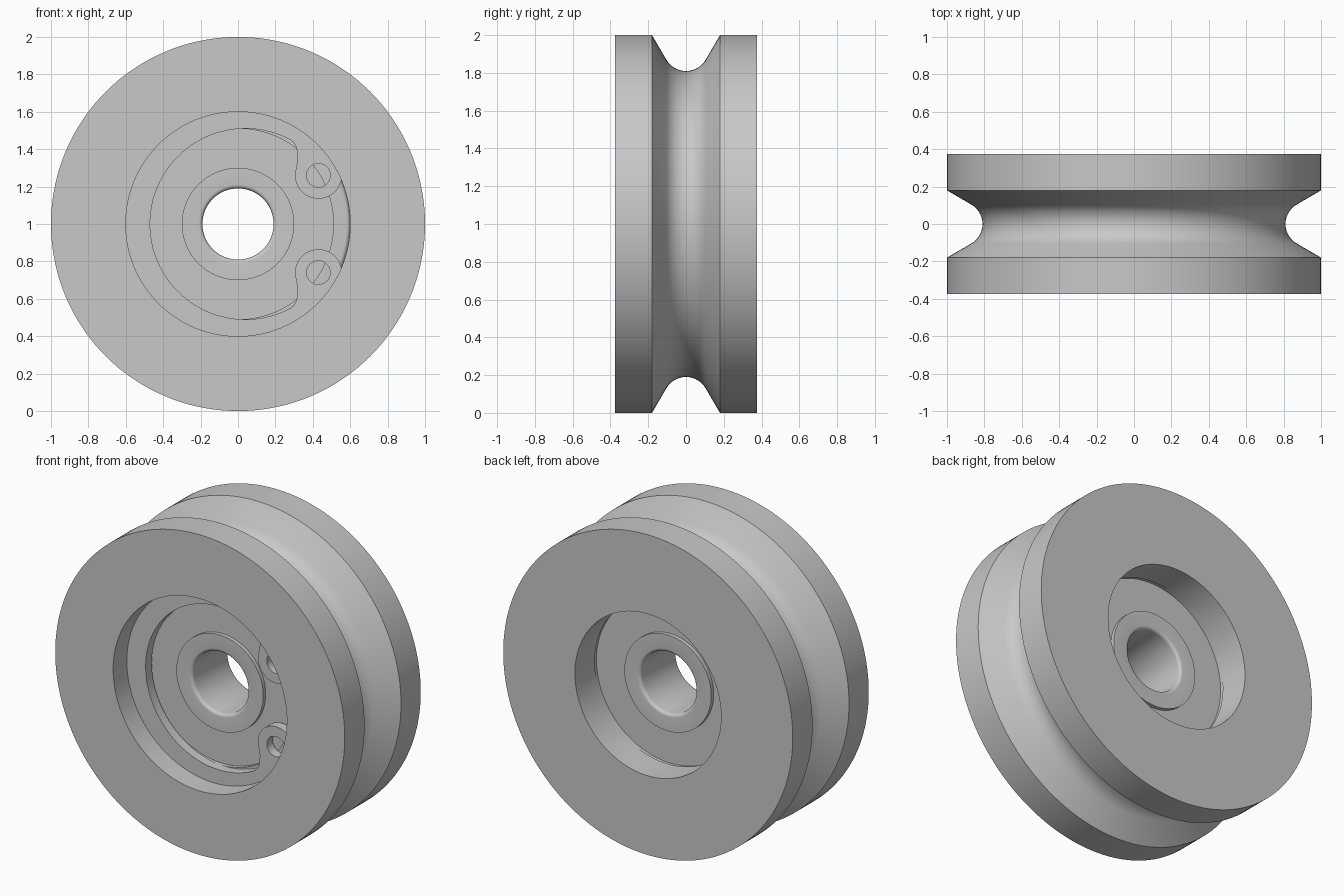
import bpy
import bmesh
from math import sin, cos, pi, radians, hypot, atan2

cube = bpy.data.objects.get("Cube")
if cube:
    bpy.data.objects.remove(cube, do_unlink=True)

CENTRE_Z = 1.0

grey = bpy.data.materials.new("plain grey")
grey.use_nodes = True
GREY = (0.58, 0.58, 0.58, 1)
grey.diffuse_color = GREY
grey.node_tree.nodes["Principled BSDF"].inputs["Base Color"].default_value = GREY


def arc(cx, cy, r, start, end, steps):
    """Points on a circular arc, angles in degrees."""
    angles = [radians(start + (end - start) * i / steps) for i in range(steps + 1)]
    return [(cx + r * cos(a), cy + r * sin(a)) for a in angles]


def smooth(obj):
    bpy.ops.object.select_all(action='DESELECT')
    obj.select_set(True)
    bpy.context.view_layer.objects.active = obj
    bpy.ops.object.shade_smooth_by_angle(angle=radians(25))


def lathe(name, profile, segments=144):
    """Turn a closed (radius, y) profile around the axle."""
    bm = bmesh.new()
    rings = []
    for i in range(segments):
        a = 2 * pi * i / segments
        rings.append([bm.verts.new((r * cos(a), y, r * sin(a))) for r, y in profile])
    n = len(profile)
    for i in range(segments):
        a, b = rings[i], rings[(i + 1) % segments]
        for j in range(n):
            k = (j + 1) % n
            bm.faces.new((a[j], a[k], b[k], b[j]))
    bmesh.ops.recalc_face_normals(bm, faces=bm.faces)
    mesh = bpy.data.meshes.new(name)
    bm.to_mesh(mesh)
    bm.free()
    mesh.materials.append(grey)
    obj = bpy.data.objects.new(name, mesh)
    obj.location.z = CENTRE_Z
    bpy.context.collection.objects.link(obj)
    smooth(obj)
    return obj


HALF = 0.375       # half width of the wheel
SEAT = 0.18        # half width of the bearing
BORE = 0.6         # bearing seat radius
RING_FRONT = -0.24

# Wheel: rope groove outside, stepped bore with a clip groove inside
rope_groove = [(r, y) for r, y in arc(0.93, 0, 0.12, 240, 120, 14)]
wheel = [(1, -HALF), (1, -0.18)] + rope_groove + [
    (1, 0.18), (1, HALF),
    (0.505, HALF), (0.505, SEAT), (BORE, SEAT),
    (BORE, -SEAT), (0.64, -SEAT), (0.64, RING_FRONT), (BORE, RING_FRONT),
    (BORE, -HALF),
]
lathe("grooved_wheel", wheel)

# Bearing: front half of the section, mirrored for the back
SHIELD = 0.155
bore_round = arc(0.21, -SEAT + 0.02, 0.02, 180, 270, 5)
edge_round = arc(0.58, -SEAT + 0.02, 0.02, 270, 360, 5)
front = bore_round + [(0.3, -SEAT), (0.3, -SHIELD), (0.51, -SHIELD), (0.51, -SEAT)] + edge_round
lathe("bearing", front + [(r, -y) for r, y in reversed(front)])

# Retaining ring: upper half of the outline, mirrored below
LUG = (0.43, 0.26)
inner = arc(0.04, 0, 0.51, 180, 62, 50)
neck = [(0.298, 0.435), (0.311, 0.412), (0.317, 0.385), (0.319, 0.345), (0.312, 0.305)]
lug = arc(*LUG, 0.125, 175, 350, 24)
gap_angle = atan2(lug[-1][1], lug[-1][0]) * 180 / pi
outer = arc(0, 0, 0.635, gap_angle, 180, 70)
upper = inner + neck + lug + outer
inside = inner + neck + lug
lower_inside = [(x, -y) for x, y in reversed(inside[1:])]
lower_outer = [(x, -y) for x, y in reversed(outer[:-1])]
outline = lower_inside + inside + outer + lower_outer
holes = [arc(LUG[0], s * LUG[1], 0.063, 0, 352.5, 47) for s in (1, -1)]

curve = bpy.data.curves.new("retaining_ring", 'CURVE')
curve.dimensions = '2D'
curve.fill_mode = 'BOTH'
curve.extrude = (-SEAT - RING_FRONT) / 2
for points in [outline] + holes:
    spline = curve.splines.new('POLY')
    spline.points.add(len(points) - 1)
    for p, (x, y) in zip(spline.points, points):
        p.co = (x, y, 0, 1)
    spline.use_cyclic_u = True
curve.materials.append(grey)
ring = bpy.data.objects.new("retaining_ring", curve)
ring.rotation_euler.x = pi / 2
ring.location = (0, (RING_FRONT - SEAT) / 2, CENTRE_Z)
bpy.context.collection.objects.link(ring)

# Turn the ring into a welded mesh
bpy.ops.object.select_all(action='DESELECT')
ring.select_set(True)
bpy.context.view_layer.objects.active = ring
bpy.ops.object.convert(target='MESH')
ring = bpy.context.view_layer.objects.active
bm = bmesh.new()
bm.from_mesh(ring.data)
bmesh.ops.remove_doubles(bm, verts=bm.verts, dist=0.0005)
bmesh.ops.recalc_face_normals(bm, faces=bm.faces)
bm.to_mesh(ring.data)
bm.free()
smooth(ring)
